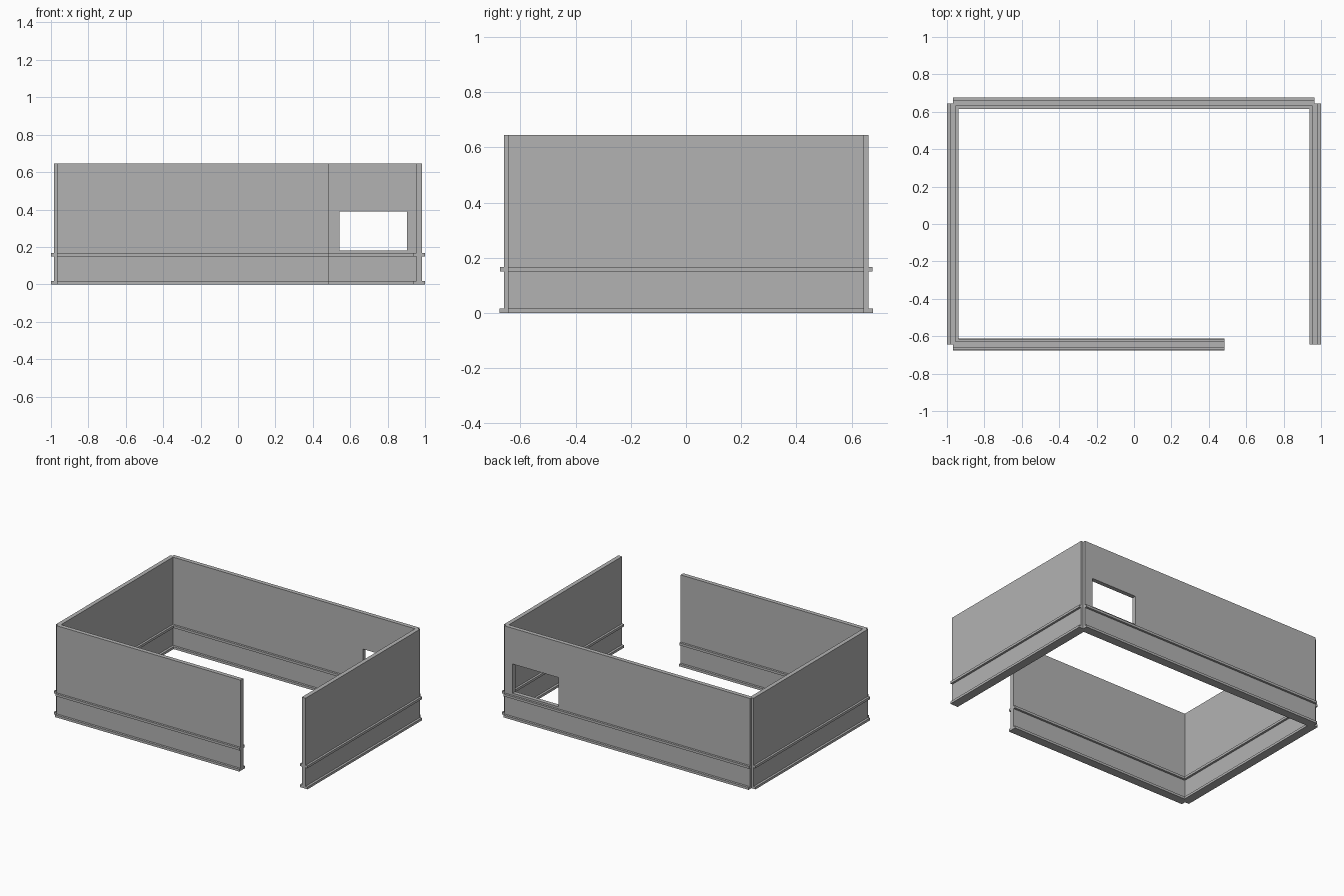
import bpy
from mathutils import Vector

if "Cube" in bpy.data.objects:
    bpy.data.objects.remove(bpy.data.objects["Cube"])

HEIGHT = 0.645
HALF = 0.015          # half thickness of the wall
BASE = 0.031          # half width of the base moulding
RAIL = 0.030          # half width of the rail moulding

# Right half of the wall cross-section (offset, height), mirrored for the left
HALF_PROFILE = [(BASE, 0), (BASE, 0.017), (HALF, 0.017), (HALF, 0.15),
                (RAIL, 0.15), (RAIL, 0.167), (HALF, 0.167), (HALF, HEIGHT)]
PROFILE = HALF_PROFILE + [(-u, z) for u, z in reversed(HALF_PROFILE)]

# Dark grey wall colour
grey = bpy.data.materials.new("dark_grey")
grey.diffuse_color = (0.45, 0.45, 0.45, 1)
grey.use_nodes = True
grey.node_tree.nodes["Principled BSDF"].inputs["Base Color"].default_value = grey.diffuse_color


def make_object(name, verts, faces):
    mesh = bpy.data.meshes.new(name)
    mesh.from_pydata(verts, [], faces)
    mesh.materials.append(grey)
    obj = bpy.data.objects.new(name, mesh)
    bpy.context.collection.objects.link(obj)
    return obj


def wall(name, start, end):
    """Extrude the moulded cross-section from start to end on the ground."""
    a, b = Vector((*start, 0)), Vector((*end, 0))
    d = (b - a).normalized()
    side = Vector((d.y, -d.x, 0))
    n = len(PROFILE)
    verts = [p + side * u + Vector((0, 0, z)) for p in (a, b) for u, z in PROFILE]
    faces = [(i, n + i, n + (i + 1) % n, (i + 1) % n) for i in range(n)]
    faces += [tuple(range(n)), tuple(reversed(range(n, 2 * n)))]
    return make_object(name, verts, faces)


# Four walls; the front one stops short to leave the doorway
wall("left_wall", (-0.969, -0.644), (-0.969, 0.644))
wall("right_wall", (0.969, -0.644), (0.969, 0.644))
wall("front_wall", (-0.968, -0.644), (0.483, -0.644))
back = wall("back_wall", (-0.968, 0.646), (0.966, 0.646))

# Window opening in the back wall
bpy.ops.mesh.primitive_cube_add(size=1, location=(0.7235, 0.646, 0.286))
cutter = bpy.context.object
cutter.name = "window_cutter"
cutter.scale = (0.361, 0.2, 0.208)
cutter.data.materials.append(grey)
cutter.hide_render = True
cutter.hide_set(True)
cut = back.modifiers.new("window", 'BOOLEAN')
cut.operation = 'DIFFERENCE'
cut.solver = 'EXACT'
cut.object = cutter
